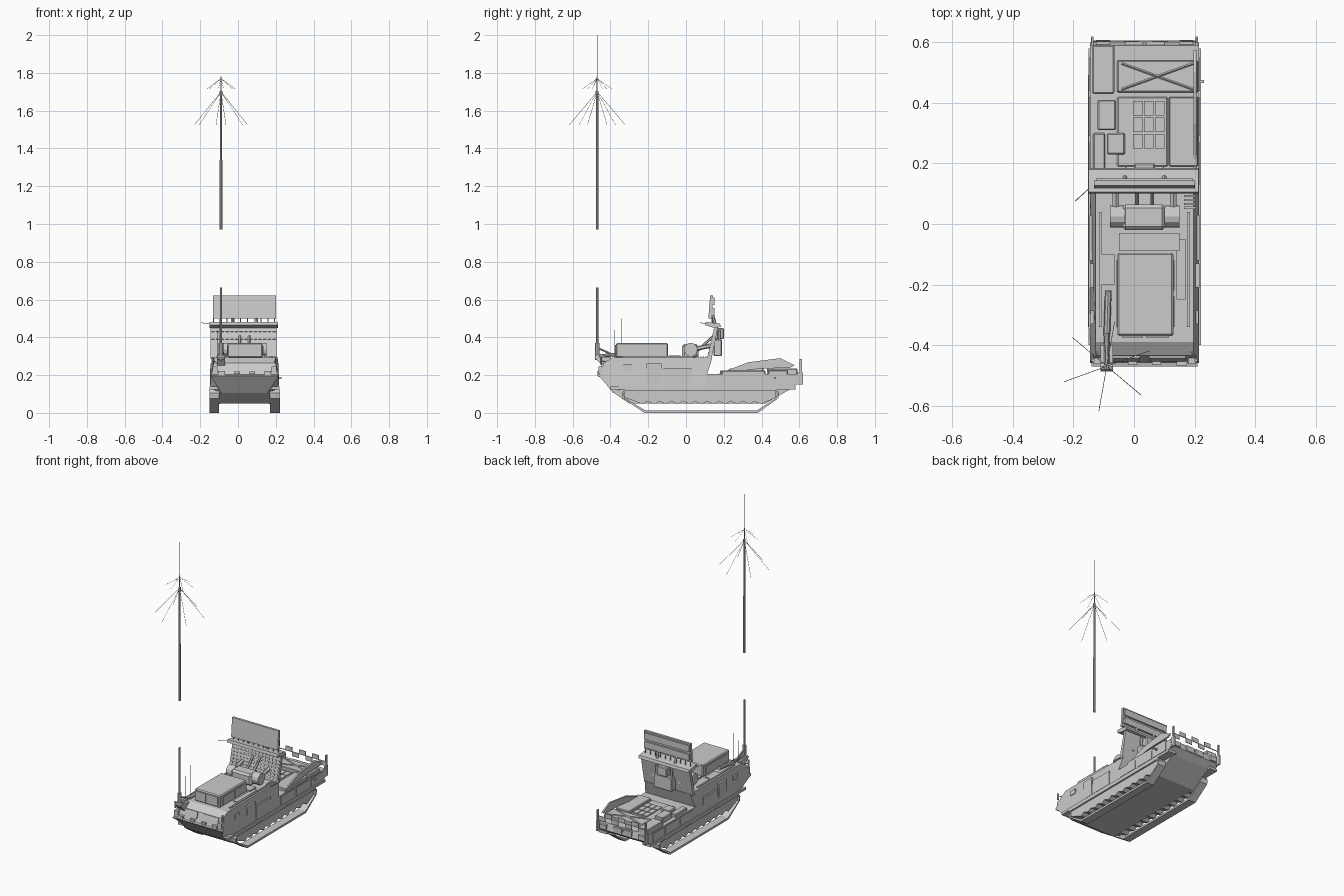
import bpy, bmesh, math
from mathutils import Vector, Matrix

CX = 0.035  # centre line of the vehicle


def make(name, bm, mirror=False, bevel=0):
    bmesh.ops.recalc_face_normals(bm, faces=bm.faces)
    bmesh.ops.translate(bm, verts=bm.verts, vec=(-CX, 0, 0))
    me = bpy.data.meshes.new(name)
    bm.to_mesh(me)
    bm.free()
    ob = bpy.data.objects.new(name, me)
    ob.location.x = CX
    bpy.context.collection.objects.link(ob)
    if bevel:
        m = ob.modifiers.new("bevel", 'BEVEL')
        m.width, m.segments = bevel, 1
    if mirror:
        ob.modifiers.new("mirror", 'MIRROR')
    return ob


def boxes(name, items, mirror=False, bevel=0):
    bm = bmesh.new()
    for x0, x1, y0, y1, z0, z1 in items:
        mat = Matrix.Translation(((x0 + x1) / 2, (y0 + y1) / 2, (z0 + z1) / 2))
        mat = mat @ Matrix.Diagonal((x1 - x0, y1 - y0, z1 - z0, 1))
        bmesh.ops.create_cube(bm, size=1, matrix=mat)
    return make(name, bm, mirror, bevel)


def prism(name, profile, x0, x1, mirror=False, taper=0, nose=0):
    """Extrude a (y, z) profile along x; taper narrows the roof, nose the lower front."""
    bm = bmesh.new()
    lo = [bm.verts.new((x0, y, z)) for y, z in profile]
    hi = [bm.verts.new((x1, y, z)) for y, z in profile]
    bm.faces.new(lo)
    bm.faces.new(hi)
    n = len(profile)
    for i in range(n):
        j = (i + 1) % n
        bm.faces.new((lo[i], lo[j], hi[j], hi[i]))
    for v in bm.verts:
        d = (taper if v.co.z > 0.25 else 0) + (nose if v.co.z < 0.12 and v.co.y < 0 else 0)
        v.co.x += d if v.co.x < CX else -d
    return make(name, bm, mirror)


def rods(name, items, sides=8, mirror=False):
    bm = bmesh.new()
    for a, b, r in items:
        a, b = Vector(a), Vector(b)
        d = b - a
        mat = Matrix.Translation((a + b) / 2) @ d.to_track_quat('Z', 'Y').to_matrix().to_4x4()
        bmesh.ops.create_cone(bm, cap_ends=True, segments=sides, radius1=r, radius2=r,
                              depth=d.length, matrix=mat)
    return make(name, bm, mirror)


# Hull: tapered front cabin, low rear deck, belly tub
prism("front_hull", [(-0.385, 0.105), (-0.46, 0.195), (-0.435, 0.265), (-0.39, 0.293),
                     (0.14, 0.293), (0.11, 0.20), (0.11, 0.13), (-0.33, 0.13)],
      -0.145, 0.215, taper=0.018, nose=0.06)
prism("rear_hull", [(0.10, 0.13), (0.56, 0.13), (0.60, 0.16), (0.59, 0.205), (0.10, 0.205)],
      -0.145, 0.215)
prism("belly_tub", [(-0.39, 0.13), (-0.385, 0.108), (-0.30, 0.05), (0.42, 0.05),
                    (0.56, 0.13)], -0.10, 0.17)
boxes("fenders", [(0.165, 0.221, -0.40, 0.58, 0.124, 0.14)], True)

# Tracks: thin closed bands
outer = [(-0.325, 0.124), (-0.34, 0.105), (-0.335, 0.077), (-0.22, 0), (0.38, 0),
         (0.488, 0.077), (0.493, 0.105), (0.48, 0.124)]
inner = [(-0.32, 0.115), (-0.33, 0.105), (-0.325, 0.08), (-0.215, 0.013), (0.375, 0.013),
         (0.478, 0.08), (0.483, 0.105), (0.475, 0.115)]
bm = bmesh.new()
rings = [[bm.verts.new((x, y, z)) for y, z in pts]
         for x, pts in ((0.17, outer), (0.222, outer), (0.222, inner), (0.17, inner))]
for k in range(4):
    a, b = rings[k], rings[(k + 1) % 4]
    for i in range(8):
        j = (i + 1) % 8
        bm.faces.new((a[i], a[j], b[j], b[i]))
make("tracks", bm, True)

# Side skirts behind the tracks with a saw-tooth lower edge
teeth = []
for i in range(11):
    y = -0.27 + i * 0.063
    teeth += [(y, 0.062), (y + 0.04, 0.046)]
prism("running_gear_plate", [(-0.325, 0.124), (-0.325, 0.082)] + teeth +
      [(0.475, 0.082), (0.475, 0.124)], 0.165, 0.212, True)

# Side doors, windows and stowage panels
boxes("side_panels", [(0.19, 0.216, -0.21, -0.13, 0.145, 0.262),
                      (0.19, 0.213, -0.33, -0.285, 0.225, 0.255),
                      (0.19, 0.217, -0.12, 0.03, 0.145, 0.235),
                      (0.20, 0.218, 0.13, 0.27, 0.145, 0.198),
                      (0.20, 0.218, 0.29, 0.42, 0.145, 0.198),
                      (0.20, 0.218, 0.44, 0.55, 0.145, 0.198)], True)
boxes("roof_rails", [(0.175, 0.185, -0.34, 0.04, 0.29, 0.30)], True)

# Nose: window band, lights, bumper lip
prism("windscreens", [(-0.455, 0.225), (-0.442, 0.265), (-0.425, 0.26), (-0.44, 0.22)],
      0.05, 0.17, True)
boxes("headlights", [(0.14, 0.175, -0.468, -0.44, 0.20, 0.222),
                     (0.178, 0.205, -0.462, -0.43, 0.205, 0.245),
                     (0.06, 0.09, -0.466, -0.44, 0.205, 0.22)], True)
prism("nose_lip", [(-0.465, 0.19), (-0.47, 0.2), (-0.45, 0.205), (-0.44, 0.19)], -0.14, 0.21)
rods("front_mirrors", [((0.19, -0.42, 0.27), (0.205, -0.45, 0.275), 0.003),
                       ((0.205, -0.45, 0.255), (0.205, -0.45, 0.295), 0.006)], 6, True)
boxes("roof_hatches", [(-0.115, -0.065, -0.20, -0.10, 0.29, 0.299),
                       (0.14, 0.17, -0.25, -0.05, 0.29, 0.298),
                       (-0.05, 0.15, -0.09, -0.03, 0.29, 0.305)])

# Equipment cabin on the roof
boxes("roof_cabin", [(-0.055, 0.13, -0.37, -0.095, 0.292, 0.37)], bevel=0.006)
boxes("cabin_details", [(-0.04, 0.03, -0.375, -0.36, 0.305, 0.36),
                        (0.04, 0.115, -0.375, -0.36, 0.305, 0.36),
                        (0.12, 0.134, -0.34, -0.24, 0.305, 0.355),
                        (0.12, 0.134, -0.22, -0.12, 0.305, 0.355),
                        (-0.059, -0.045, -0.34, -0.12, 0.305, 0.355)])

# Turntable pedestal and panel arms
boxes("pedestal", [(-0.04, 0.105, -0.02, 0.065, 0.29, 0.365)], bevel=0.012)
rods("pedestal_drums", [((0.10, 0.025, 0.335), (0.15, 0.025, 0.335), 0.036)], 12, True)
rods("panel_arms", [((0.13, 0.03, 0.335), (0.13, 0.15, 0.36), 0.012),
                    ((0.09, 0.175, 0.30), (0.09, 0.175, 0.44), 0.008),
                    ((0.06, 0.05, 0.32), (0.06, 0.16, 0.42), 0.007),
                    ((0.10, 0.16, 0.45), (0.10, 0.135, 0.54), 0.008)], 6, True)
boxes("panel_drive", [(-0.03, 0.10, 0.145, 0.19, 0.30, 0.39),
                      (0.0, 0.07, 0.15, 0.20, 0.39, 0.45)], bevel=0.005)

# Tilted lower array panel with slats, header and pins
prism("lower_panel", [(0.112, 0.285), (0.155, 0.465), (0.172, 0.465), (0.135, 0.285)],
      -0.145, 0.205)
bm = bmesh.new()
for i in range(9):
    for j in range(14):
        t = (i + 0.5) / 9
        p = (-0.132 + j * 0.0249, 0.112 + 0.043 * t, 0.285 + 0.18 * t)
        bmesh.ops.create_cube(bm, size=1, matrix=Matrix.Translation(p) @
                              Matrix.Rotation(-0.235, 4, 'X') @ Matrix.Diagonal((0.017, 0.006, 0.012, 1)))
make("panel_tiles", bm)
prism("panel_header", [(0.10, 0.465), (0.105, 0.482), (0.18, 0.472), (0.185, 0.455),
                       (0.15, 0.45)], -0.15, 0.213)
rods("header_pins", [((-0.13 + i * 0.036, 0.14, 0.475), (-0.13 + i * 0.036, 0.137, 0.503), 0.003)
                     for i in range(10)], 6)
rods("side_whisker", [((-0.14, 0.125, 0.47), (-0.195, 0.075, 0.477), 0.0015)], 5)

# Upper array panel, slab in two layers
prism("upper_panel", [(0.118, 0.50), (0.128, 0.622), (0.143, 0.622), (0.136, 0.50)],
      -0.132, 0.202)
boxes("upper_panel_spine", [(-0.125, 0.195, 0.13, 0.15, 0.515, 0.555),
                            (-0.125, 0.195, 0.132, 0.15, 0.57, 0.612)])

# Rear deck: hatches, lockers, grilles
boxes("deck_lockers", [(0.115, 0.212, 0.19, 0.42, 0.20, 0.224),
                       (-0.056, 0.112, 0.19, 0.42, 0.20, 0.214),
                       (-0.056, 0.212, 0.435, 0.54, 0.20, 0.226),
                       (-0.138, -0.065, 0.43, 0.59, 0.20, 0.235),
                       (-0.12, -0.06, 0.31, 0.41, 0.20, 0.24),
                       (-0.09, -0.03, 0.23, 0.30, 0.20, 0.235),
                       (-0.135, -0.095, 0.18, 0.30, 0.20, 0.225)], bevel=0.004)
boxes("deck_hatch_grid", [(-0.003 + 0.036 * i, 0.029 + 0.036 * i, 0.25 + 0.054 * j,
                           0.298 + 0.054 * j, 0.21, 0.22) for i in range(3) for j in range(3)])
rods("locker_braces", [((-0.04, 0.445, 0.227), (0.195, 0.53, 0.227), 0.004),
                       ((-0.04, 0.53, 0.227), (0.195, 0.445, 0.227), 0.004)], 4)
boxes("engine_slats", [(0.165, 0.205, 0.05 + 0.013 * i, 0.057 + 0.013 * i, 0.288, 0.298)
                       for i in range(5)])
prism("raised_deck_flap", [(0.17, 0.207), (0.33, 0.268), (0.50, 0.29), (0.575, 0.252),
                           (0.55, 0.238), (0.40, 0.235)], 0.196, 0.206)

# Rear end: marker board in a checker pattern, posts, lamps
boards = []
for i in range(6):
    x = -0.08 + i * 0.0475
    z = 0.215 if i % 2 else 0.243
    boards.append((x, x + 0.0475, 0.602, 0.606, z, z + 0.028))
boxes("rear_marker_board", boards)
rods("rear_rail", [((-0.14, 0.604, 0.243), (0.21, 0.604, 0.243), 0.003)], 6)
boxes("rear_posts", [(0.203, 0.212, 0.59, 0.62, 0.15, 0.215),
                     (0.204, 0.211, 0.60, 0.615, 0.21, 0.285)], True)
boxes("rear_lamps", [(0.15, 0.195, 0.58, 0.608, 0.165, 0.195),
                     (0.04, 0.10, 0.58, 0.602, 0.165, 0.20)], True)
boxes("side_bracket", [(0.21, 0.231, 0.465, 0.475, 0.18, 0.19)])

# Telescopic mast: lower stub with bracket, detached upper section, spokes and whip
MX, MY = -0.09, -0.47
rods("mast_lower", [((MX, MY, 0.28), (MX, MY, 0.37), 0.012),
                    ((MX, MY, 0.36), (MX, MY, 0.665), 0.006)])
rods("mast_bracket", [((MX, MY, 0.30), (MX, -0.36, 0.31), 0.009),
                      ((MX, MY, 0.345), (MX, -0.37, 0.30), 0.005),
                      ((MX, -0.37, 0.30), (-0.085, -0.22, 0.315), 0.011),
                      ((MX - 0.02, MY, 0.295), (MX + 0.02, MY, 0.295), 0.014)])
prism("mast_foot", [(-0.487, 0.297), (-0.40, 0.297), (-0.40, 0.255), (-0.445, 0.25)], -0.11, -0.07)
rods("mast_upper", [((MX, MY, 0.97), (MX, MY, 1.34), 0.007),
                    ((MX, MY, 1.34), (MX, MY, 1.70), 0.0055),
                    ((MX, MY, 1.68), (MX, MY, 1.705), 0.008),
                    ((MX, MY, 1.70), (MX, MY, 1.78), 0.0025)])
rods("mast_whip", [((MX, MY, 1.77), (MX, MY, 2.0), 0.001)], 4)
spokes = []
for k in range(6):
    a = math.radians(20 + 60 * k)
    c, s = math.cos(a), math.sin(a)
    spokes.append(((MX, MY, 1.70), (MX + 0.15 * c, MY + 0.15 * s, 1.525), 0.001))
    spokes.append(((MX, MY, 1.77), (MX + 0.08 * c, MY + 0.08 * s, 1.715), 0.0008))
rods("mast_spokes", spokes, 4)
rods("small_antennas", [((-0.10, -0.34, 0.29), (-0.10, -0.34, 0.50), 0.0012),
                        ((-0.11, -0.38, 0.28), (-0.11, -0.38, 0.44), 0.0012)], 5)
